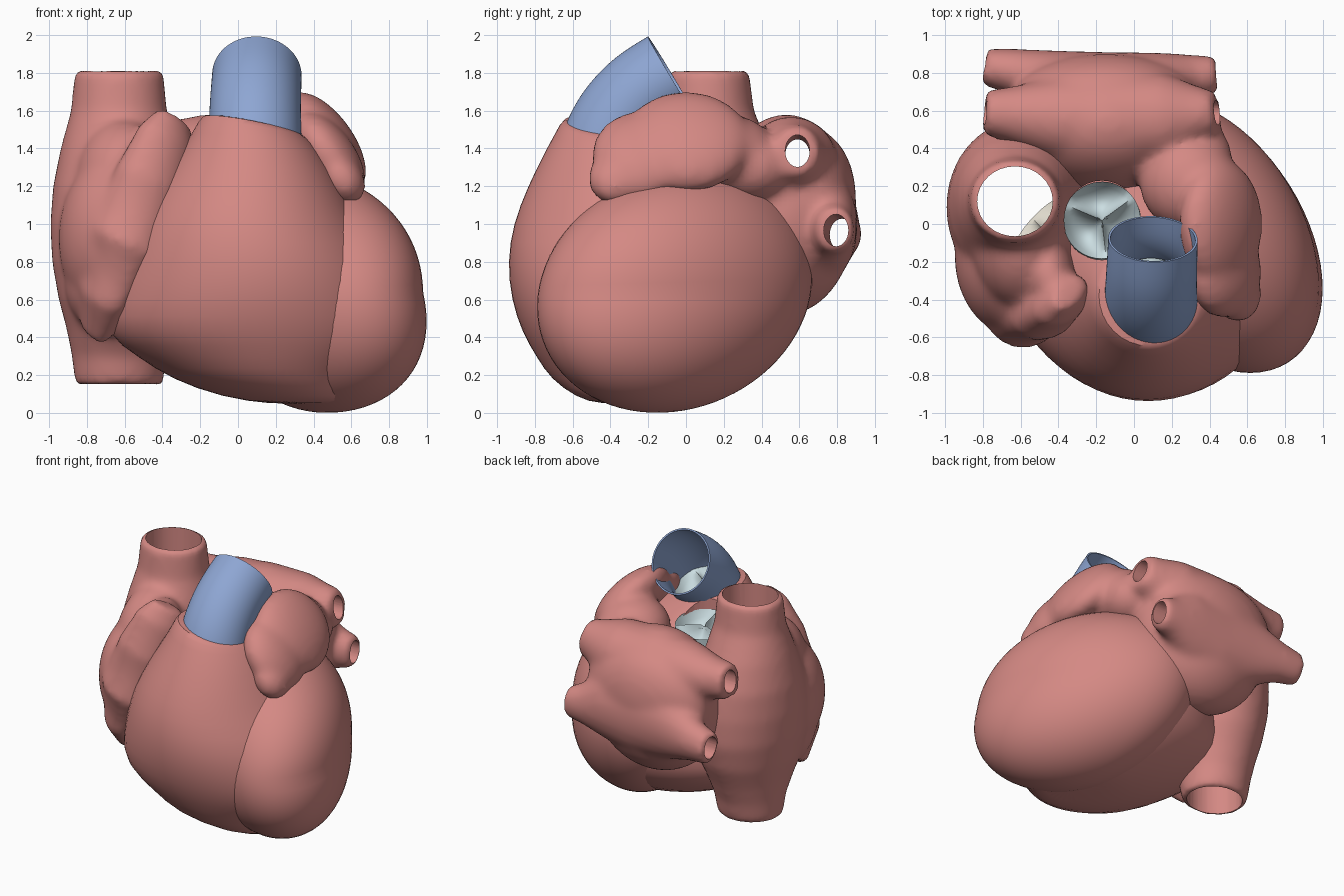
import bpy, bmesh
from math import sin, cos, pi, radians
from mathutils import Vector, Matrix, Euler

if "Cube" in bpy.data.objects:
    bpy.data.objects.remove(bpy.data.objects["Cube"])


def material(name, rgb):
    m = bpy.data.materials.new(name)
    m.diffuse_color = (*rgb, 1)
    m.use_nodes = True
    m.node_tree.nodes["Principled BSDF"].inputs["Base Color"].default_value = m.diffuse_color
    return m


RED = material("muscle", (0.66, 0.25, 0.23))
BLUE = material("artery_blue", (0.27, 0.38, 0.65))
PALE = material("valve_pale", (0.60, 0.73, 0.76))
CREAM = material("valve_cream", (0.80, 0.76, 0.66))


def blob(bm, c, r, rot=None):
    """Ellipsoid at c with radii r."""
    q = rot.to_matrix().to_4x4() if rot else Matrix()
    bmesh.ops.create_uvsphere(bm, u_segments=48, v_segments=32, radius=1,
                              matrix=Matrix.Translation(c) @ q @ Matrix.Diagonal((*r, 1)))


def tube(bm, rings, follow=True, cap=True, n=32):
    """Loft ellipses (x, y, z, rx, ry), level or following the path."""
    loops = []
    for i, (x, y, z, rx, ry) in enumerate(rings):
        a, b = rings[max(i - 1, 0)], rings[min(i + 1, len(rings) - 1)]
        t = Vector(b[:3]) - Vector(a[:3]) if follow else Vector((0, 0, 1))
        q = t.to_track_quat('Z', 'Y')
        loops.append([bm.verts.new(Vector((x, y, z)) + q @ Vector(
            (rx * cos(2 * pi * k / n), ry * sin(2 * pi * k / n), 0))) for k in range(n)])
    for a, b in zip(loops, loops[1:]):
        for k in range(n):
            bm.faces.new((a[k], a[(k + 1) % n], b[(k + 1) % n], b[k]))
    if cap:
        bm.faces.new(loops[0][::-1])
        bm.faces.new(loops[-1])


def finish(name, bm, mat, subsurf=0, voxel=0, solid=0, cutters=()):
    """Mesh to object, with modifiers baked in and smooth shading."""
    bmesh.ops.recalc_face_normals(bm, faces=bm.faces)
    me = bpy.data.meshes.new(name)
    bm.to_mesh(me)
    bm.free()
    ob = bpy.data.objects.new(name, me)
    bpy.context.collection.objects.link(ob)
    if subsurf:
        ob.modifiers.new("sub", 'SUBSURF').levels = subsurf
    if voxel:
        m = ob.modifiers.new("remesh", 'REMESH')
        m.mode, m.voxel_size = 'VOXEL', voxel
        m = ob.modifiers.new("smooth", 'SMOOTH')
        m.factor, m.iterations = 0.5, 12
    if solid:
        m = ob.modifiers.new("wall", 'SOLIDIFY')
        m.thickness, m.offset = solid, -1
    for c in cutters:
        m = ob.modifiers.new("cut", 'BOOLEAN')
        m.operation, m.solver, m.object = 'DIFFERENCE', 'EXACT', c
    dg = bpy.context.evaluated_depsgraph_get()
    baked = bpy.data.meshes.new_from_object(ob.evaluated_get(dg))
    ob.modifiers.clear()
    ob.data = baked
    baked.materials.clear()
    if mat:
        baked.materials.append(mat)
        bpy.ops.object.select_all(action='DESELECT')
        ob.select_set(True)
        bpy.context.view_layer.objects.active = ob
        bpy.ops.object.shade_smooth_by_angle(angle=radians(45))
    else:
        ob.hide_render = True
    return ob


def cutter(shape, *args):
    bm = bmesh.new()
    shape(bm, *args)
    return finish("cutter", bm, None)


def valve(name, centre, axis, r, depth, spin, wall, mat):
    """Three sagging cusps meeting along three raised lines, in a short sleeve."""
    bm = bmesh.new()
    n, steps = 48, 8
    mid = bm.verts.new((0, 0, -0.02))
    prev = None
    for s in range(1, steps + 2):
        f = min(s / steps, 1)
        ring = []
        for k in range(n):
            a = 2 * pi * k / n
            z = -depth * abs(sin(1.5 * a)) ** 0.6 * sin(pi * f) ** 0.7 if f < 1 else 0
            if s > steps:
                z = -wall
            ring.append(bm.verts.new((r * f * cos(a + spin), r * f * sin(a + spin), z)))
        for k in range(n):
            j = (k + 1) % n
            bm.faces.new((prev[k], ring[k], ring[j], prev[j]) if prev else (mid, ring[k], ring[j]))
        prev = ring
    q = Vector(axis).to_track_quat('Z', 'Y').to_matrix().to_4x4()
    bm.transform(Matrix.Translation(centre) @ q)
    finish(name, bm, mat, solid=0.012)


TRUNK = [(0.09, -0.43, 1.36), (0.09, -0.40, 1.47), (0.09, -0.34, 1.58),
         (0.095, -0.23, 1.70), (0.10, -0.08, 1.79)]

# Hollows: vena cava lumen, atrial chamber, both outflows, vein channels
cava = cutter(tube, [(-0.63, 0.12, z, 0.2, 0.185) for z in (-0.1, 0.6, 1.3, 2.0)])
chamber = cutter(blob, (-0.6, 0.04, 0.9), (0.30, 0.36, 0.42))
outflow = cutter(tube, [(*p, 0.238, 0.238) for p in TRUNK])
root = cutter(tube, [(-0.17, 0.02, 1.2, 0.2, 0.21), (-0.17, 0.02, 1.8, 0.2, 0.21)])
veins = [cutter(tube, [(-0.95, y0, z0, 0.065, 0.085), (0.6, y1, z1, 0.065, 0.085)])
         for y0, z0, y1, z1 in ((0.59, 1.36, 0.59, 1.39), (0.83, 0.94, 0.79, 0.97))]

# Left ventricle: sheared ellipsoid leaning to its apex
bm = bmesh.new()
bmesh.ops.create_uvsphere(bm, u_segments=64, v_segments=40, radius=1, matrix=Matrix((
    (0.55, -0.22, -0.07, 0.388), (0, 0.725, 0.07, -0.06), (0, 0.02, 0.64, 0.641), (0, 0, 0, 1))))
# fuller apex corner and upper shoulder
for v in bm.verts:
    v.co.x += 0.05 * max(0, v.co.x - 0.4) / 0.5 * abs(v.co.z - 0.64) / 0.5
finish("left_ventricle", bm, RED)

# Right ventricle: stacked ellipses narrowing to the outflow rim
bm = bmesh.new()
tube(bm, [(0.38, -0.24, 0.045, 0.20, 0.22), (0.29, -0.24, 0.08, 0.37, 0.34),
          (0.15, -0.22, 0.18, 0.51, 0.50), (0.13, -0.18, 0.29, 0.65, 0.61),
          (0.08, -0.17, 0.42, 0.80, 0.70), (0.08, -0.18, 0.60, 0.77, 0.75),
          (0.08, -0.20, 0.80, 0.71, 0.75), (0.05, -0.25, 1.00, 0.60, 0.67),
          (0.06, -0.30, 1.20, 0.49, 0.54), (0.07, -0.35, 1.40, 0.36, 0.39),
          (0.08, -0.38, 1.54, 0.28, 0.28), (0.08, -0.38, 1.56, 0.265, 0.265)], follow=False)
for v in bm.verts:
    if v.co.z > 1.5:
        v.co.z -= 0.2 * (v.co.x - 0.08) + 0.12 * (v.co.y + 0.65)
finish("right_ventricle", bm, RED, subsurf=1, cutters=(outflow, cava, chamber, root))

# Right atrium: both great veins, chamber and front flap
bm = bmesh.new()
tube(bm, [(-0.63, 0.12, 0.15, 0.235, 0.215), (-0.63, 0.12, 0.30, 0.25, 0.25),
          (-0.62, 0.10, 0.45, 0.29, 0.33), (-0.61, 0.08, 0.60, 0.34, 0.42),
          (-0.60, 0.08, 0.80, 0.385, 0.47), (-0.60, 0.09, 1.00, 0.395, 0.46),
          (-0.62, 0.11, 1.20, 0.36, 0.41), (-0.63, 0.12, 1.40, 0.31, 0.33),
          (-0.63, 0.12, 1.60, 0.255, 0.24), (-0.63, 0.12, 1.815, 0.235, 0.215)], follow=False)
blob(bm, (-0.63, -0.17, 0.92), (0.32, 0.42, 0.46))
blob(bm, (-0.60, -0.07, 1.20), (0.27, 0.38, 0.36))
blob(bm, (-0.67, -0.12, 0.70), (0.25, 0.36, 0.30))
blob(bm, (-0.45, -0.28, 1.27), (0.14, 0.21, 0.28))
tube(bm, [(-0.34, -0.36, 1.56, 0.07, 0.12), (-0.38, -0.40, 1.45, 0.12, 0.18),
          (-0.47, -0.46, 1.22, 0.15, 0.20), (-0.60, -0.49, 0.92, 0.17, 0.21),
          (-0.71, -0.39, 0.64, 0.13, 0.19), (-0.75, -0.25, 0.43, 0.08, 0.12)])
finish("right_atrium", bm, RED, voxel=0.025, cutters=(cava, chamber, root))

# Left atrium: chamber, paired vein stubs and the ear-shaped flap
bm = bmesh.new()
blob(bm, (-0.14, 0.53, 1.05), (0.51, 0.37, 0.53))
blob(bm, (-0.15, 0.65, 1.14), (0.50, 0.25, 0.37))
tube(bm, [(-0.79, 0.59, 1.36, 0.12, 0.13), (-0.65, 0.58, 1.35, 0.15, 0.15),
          (-0.42, 0.56, 1.32, 0.22, 0.23), (-0.10, 0.55, 1.31, 0.26, 0.26),
          (0.18, 0.56, 1.33, 0.24, 0.24), (0.33, 0.58, 1.37, 0.16, 0.17),
          (0.44, 0.59, 1.39, 0.11, 0.13)])
tube(bm, [(-0.79, 0.83, 0.94, 0.10, 0.12), (-0.64, 0.81, 0.95, 0.12, 0.15),
          (-0.40, 0.74, 0.98, 0.18, 0.26), (-0.10, 0.70, 1.00, 0.21, 0.32),
          (0.16, 0.73, 1.00, 0.18, 0.26), (0.32, 0.78, 0.97, 0.12, 0.15),
          (0.44, 0.79, 0.97, 0.10, 0.115)])
slope = Euler((0, radians(54), 0)).to_quaternion()
blob(bm, (0.46, 0.00, 1.435), (0.31, 0.34, 0.15), slope)
blob(bm, (0.48, -0.25, 1.36), (0.27, 0.25, 0.14), slope)
blob(bm, (0.55, -0.37, 1.24), (0.15, 0.15, 0.11), slope)
blob(bm, (0.29, 0.22, 1.36), (0.26, 0.26, 0.22))
blob(bm, (0.32, 0.34, 1.30), (0.20, 0.22, 0.18))
finish("left_atrium", bm, RED, voxel=0.025, cutters=(*veins, root))

# Pulmonary trunk: open pipe curving backwards
bm = bmesh.new()
tube(bm, [(*p, 0.25 - 0.003 * i, 0.25 - 0.003 * i) for i, p in enumerate(TRUNK)], cap=False)
finish("pulmonary_trunk", bm, BLUE, subsurf=2, solid=0.012)

# Valves
valve("aortic_valve", (-0.17, 0.02, 1.42), (-0.05, 0.1, 1), 0.205, 0.12, radians(70), 0.25, PALE)
valve("pulmonary_valve", (0.09, -0.40, 1.48), (0, 0.35, 0.94), 0.235, 0.10, radians(30), 0.1, PALE)
valve("tricuspid_valve", (-0.48, -0.03, 0.75), (-0.68, 0.62, 0.35), 0.24, 0.05, 0.5, 0.03, CREAM)

for c in [cava, chamber, outflow, root, *veins]:
    bpy.data.objects.remove(c)
